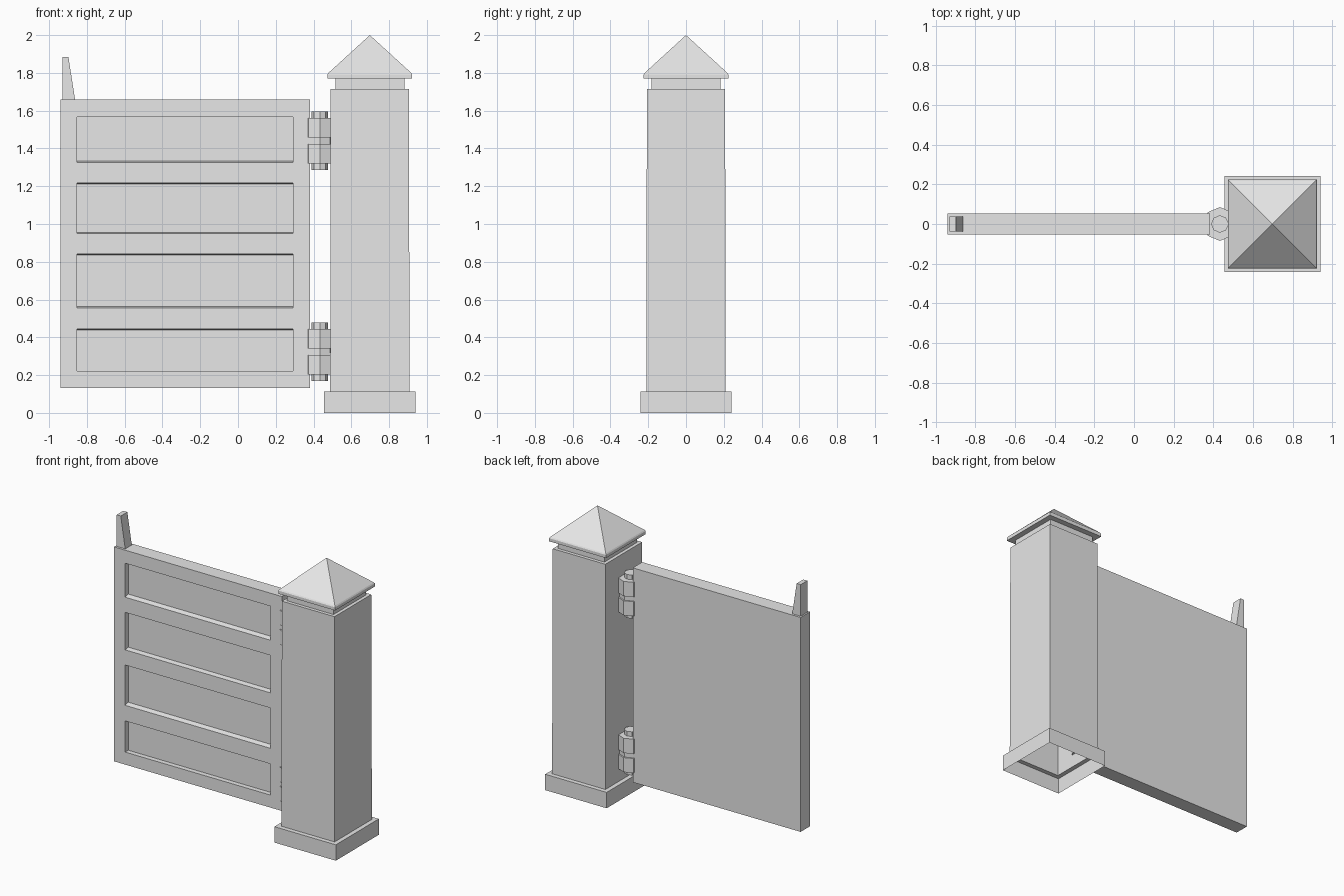
import bpy, bmesh, math
from mathutils import Matrix, Vector

cube = bpy.data.objects.get("Cube")
if cube:
    bpy.data.objects.remove(cube, do_unlink=True)

grey = bpy.data.materials.new("plain grey")
grey.use_nodes = True
grey.diffuse_color = (0.8, 0.8, 0.8, 1)
grey.node_tree.nodes["Principled BSDF"].inputs["Base Color"].default_value = (0.8, 0.8, 0.8, 1)


def finish(name, bm):
    mesh = bpy.data.meshes.new(name)
    bm.to_mesh(mesh)
    bm.free()
    mesh.materials.append(grey)
    obj = bpy.data.objects.new(name, mesh)
    bpy.context.collection.objects.link(obj)
    return obj


def turned(name, centre, profile, sides, close=False):
    """Stack rings of (radius, z) into a prism-like solid; radius 0 makes an apex."""
    bm = bmesh.new()
    rings = []
    for r, z in profile:
        if r == 0:
            rings.append([bm.verts.new((centre[0], centre[1], z))] * sides)
            continue
        ring = []
        for i in range(sides):
            a = 2 * math.pi * (i + (0.5 if sides == 4 else 0)) / sides
            ring.append(bm.verts.new((centre[0] + r * math.cos(a), centre[1] + r * math.sin(a), z)))
        rings.append(ring)
    for low, high in zip(rings, rings[1:]):
        for i in range(sides):
            j = (i + 1) % sides
            corners = [low[i], low[j], high[j], high[i]]
            bm.faces.new(list(dict.fromkeys(corners)))
    if close:
        bm.faces.new(rings[0][::-1])
        bm.faces.new(rings[-1])
    return finish(name, bm)


def square(profile):
    """Turn half widths into corner radii."""
    return [(h * math.sqrt(2), z) for h, z in profile]


# Gate pillar: hollow and open underneath
PILLAR = (0.698, 0.0)
turned("pillar_plinth", PILLAR, square([(0.242, 0), (0.242, 0.113), (0.21, 0.113)]), 4)
turned("pillar_shaft", PILLAR, square([(0.21, 0.113), (0.207, 1.715), (0.183, 1.715)]), 4)
turned("pillar_cap", PILLAR, square([(0.183, 1.715), (0.183, 1.77), (0.224, 1.77),
                                     (0.224, 1.792), (0.219, 1.8), (0, 2.0)]), 4)

# Gate leaf with four recessed panels on its front
X0, X1, Z0, Z1, HALF = -0.94, 0.382, 0.133, 1.66, 0.053
PX0, PX1 = -0.852, 0.292
PANELS = [(0.222, 0.444, 0.0, 0.005), (0.555, 0.842, 0.009, 0.005),
          (0.95, 1.217, 0.006, 0.005), (1.325, 1.567, 0.009, 0.0)]
bm = bmesh.new()
bmesh.ops.create_cube(bm, size=1, matrix=Matrix.Translation(((X0 + X1) / 2, 0, (Z0 + Z1) / 2))
                      @ Matrix.Diagonal((X1 - X0, 2 * HALF, Z1 - Z0, 1)))


def cut(point, normal):
    bmesh.ops.bisect_plane(bm, geom=bm.verts[:] + bm.edges[:] + bm.faces[:],
                           plane_co=point, plane_no=normal)


for x in (PX0, PX1):
    cut((x, 0, 0), (1, 0, 0))
for low, high, _, _ in PANELS:
    cut((0, 0, low), (0, 0, 1))
    cut((0, 0, high), (0, 0, 1))
bm.normal_update()
for low, high, rise, drop in PANELS:
    face = next(f for f in bm.faces if f.normal.y < -0.9
                and PX0 < f.calc_center_median().x < PX1
                and low < f.calc_center_median().z < high)
    inner = bmesh.ops.extrude_discrete_faces(bm, faces=[face])["faces"][0]
    middle = (low + high) / 2
    for v in inner.verts:
        v.co += Vector((0, 0.035, rise if v.co.z < middle else -drop))
bmesh.ops.recalc_face_normals(bm, faces=bm.faces[:])
finish("gate_leaf", bm)

# Tapered upright on the free end of the gate
bm = bmesh.new()
outline = [(-0.93, 1.655), (-0.862, 1.655), (-0.898, 1.885), (-0.93, 1.885)]
side = bm.faces.new([bm.verts.new((x, -0.037, z)) for x, z in outline])
moved = bmesh.ops.extrude_face_region(bm, geom=[side])["geom"]
bmesh.ops.translate(bm, vec=(0, 0.074, 0), verts=[g for g in moved if isinstance(g, bmesh.types.BMVert)])
bmesh.ops.recalc_face_normals(bm, faces=bm.faces[:])
# Restore the front face if the extrusion removed it
bmesh.ops.holes_fill(bm, edges=[e for e in bm.edges if e.is_boundary])
bmesh.ops.recalc_face_normals(bm, faces=bm.faces[:])
finish("gate_upright", bm)

# Two hinges: two knuckles, a slimmer collar between them and a pin through all
for name, base in (("lower", 0.168), ("upper", 1.285)):
    profile = [(0.044, 0), (0.044, 0.036), (0.085, 0.036), (0.085, 0.139), (0.075, 0.139),
               (0.075, 0.172), (0.085, 0.172), (0.085, 0.277), (0.044, 0.277), (0.044, 0.31)]
    turned(name + "_hinge", (0.433, 0), [(r, base + z) for r, z in profile], 8, close=True)
